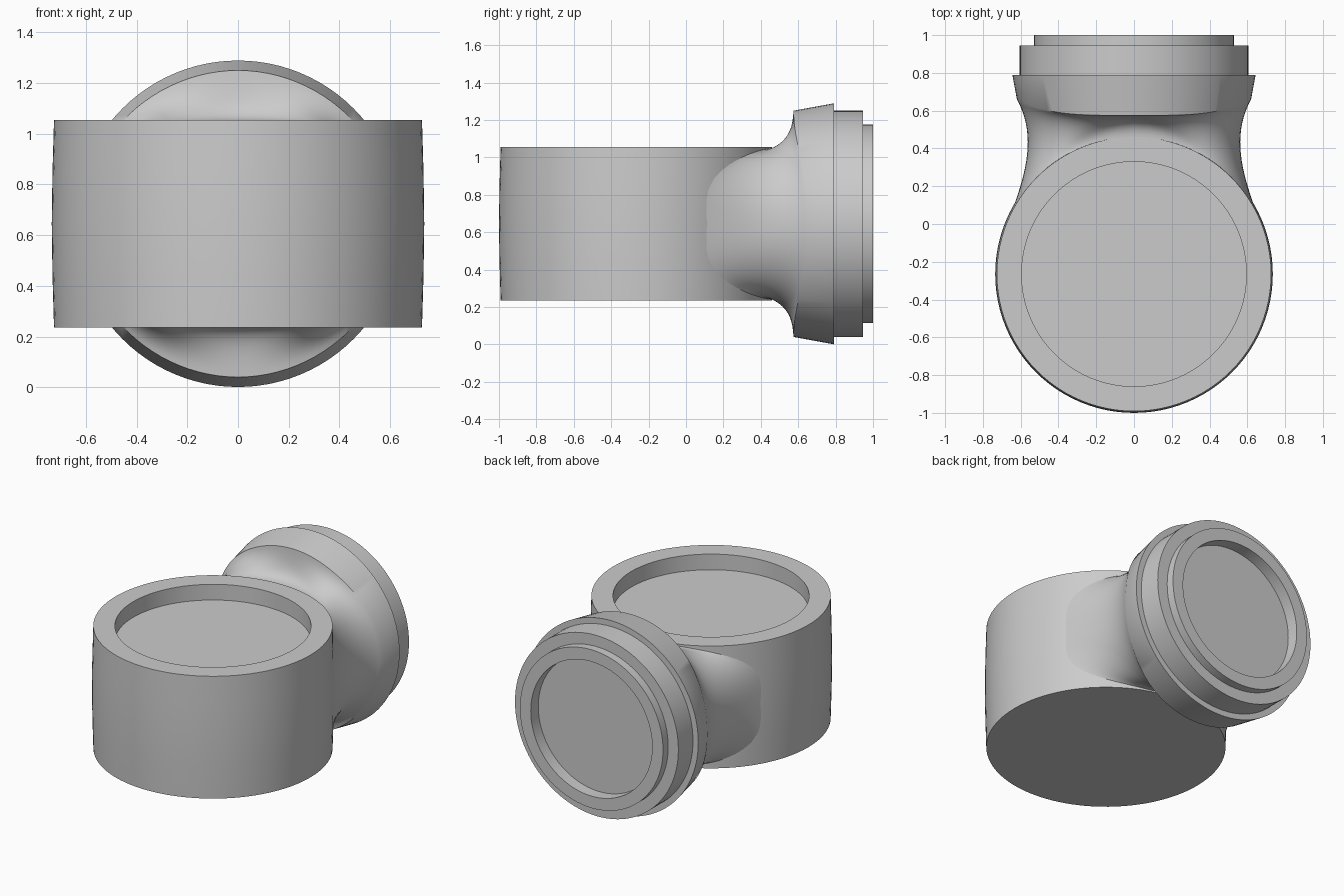
import bpy, bmesh
from math import sin, cos, pi, sqrt, radians

if "Cube" in bpy.data.objects:
    bpy.data.objects.remove(bpy.data.objects["Cube"])

N = 96          # segments round every ring
ZC = 0.645      # height of the outlet axis
YC = -0.265     # centre of the round body
ANG = [2 * pi * i / N for i in range(N)]


def make_object(name, rings, caps, angle=30):
    """Skin a list of rings; caps = (close first, close last)."""
    bm = bmesh.new()
    rows = [[bm.verts.new(p) for p in ring] for ring in rings]
    for a, b in zip(rows, rows[1:]):
        for i in range(N):
            j = (i + 1) % N
            bm.faces.new((a[i], a[j], b[j], b[i]))
    if caps[0]:
        bm.faces.new(rows[0])
    if caps[1]:
        bm.faces.new(rows[-1])
    bmesh.ops.recalc_face_normals(bm, faces=bm.faces)
    # open shells: make sure the outermost side face points outwards
    far = max(bm.faces, key=lambda f: f.calc_center_median().x)
    if far.normal.x < 0:
        bmesh.ops.reverse_faces(bm, faces=bm.faces)
    me = bpy.data.meshes.new(name)
    bm.to_mesh(me)
    bm.free()
    ob = bpy.data.objects.new(name, me)
    bpy.context.collection.objects.link(ob)
    bpy.ops.object.select_all(action='DESELECT')
    ob.select_set(True)
    bpy.context.view_layer.objects.active = ob
    bpy.ops.object.shade_smooth_by_angle(angle=radians(angle))
    return ob


def spow(v, e):
    return (1 if v >= 0 else -1) * abs(v) ** e


# round body: slightly barrelled wall, rim and sunken top
body_profile = [(0.726, 0.236), (0.732, 0.44), (0.735, 0.645), (0.732, 0.85),
                (0.726, 1.055), (0.595, 1.055), (0.595, 0.95)]
make_object("body", [[(r * cos(t), YC + r * sin(t), z) for t in ANG]
                     for r, z in body_profile], (True, True))

# outlet end: stepped rings with a shallow recess
outlet_profile = [(0.644, 0.79), (0.605, 0.79), (0.605, 0.945), (0.53, 0.945),
                  (0.53, 1.0), (0.45, 1.0), (0.45, 0.92)]
make_object("outlet", [[(r * cos(t), y, ZC + r * sin(t)) for t in ANG]
                       for r, y in outlet_profile], (False, True))


# neck: cubic blend from the body wall to the round collar
def neck_controls(t):
    c, s = cos(t), sin(t)
    w = c ** 4                       # 0 on top and bottom, 1 on the sides

    def section(a, b, p):
        return a * spow(c, 2 / p), ZC + b * spow(s, 2 / p)
    x0, z0 = section(0.69, 0.404, 3.0)
    x1, z1 = section(0.58, 0.405, 2.7)
    x2, z2 = section(0.505, 0.475, 2.2)
    y0 = YC + sqrt(0.724 ** 2 - x0 ** 2)
    r3 = 0.605 + 0.015 * w
    return ((x0, y0, z0), (x1, y0 + 0.09 + 0.19 * w, z1),
            (x2, 0.565 - 0.115 * w, z2),
            (r3 * c, 0.575 + 0.085 * w, ZC + r3 * s))


def bezier(p, u):
    k = ((1 - u) ** 3, 3 * u * (1 - u) ** 2, 3 * u * u * (1 - u), u ** 3)
    return tuple(sum(k[i] * p[i][j] for i in range(4)) for j in range(3))


controls = [neck_controls(t) for t in ANG]
STEPS = 20
neck_rings = [[bezier(p, i / STEPS) for p in controls] for i in range(STEPS + 1)]
# flared collar behind the outlet
neck_rings.append([(0.644 * cos(t), 0.79, ZC + 0.644 * sin(t)) for t in ANG])
make_object("neck_and_collar", neck_rings, (False, False), 40)
